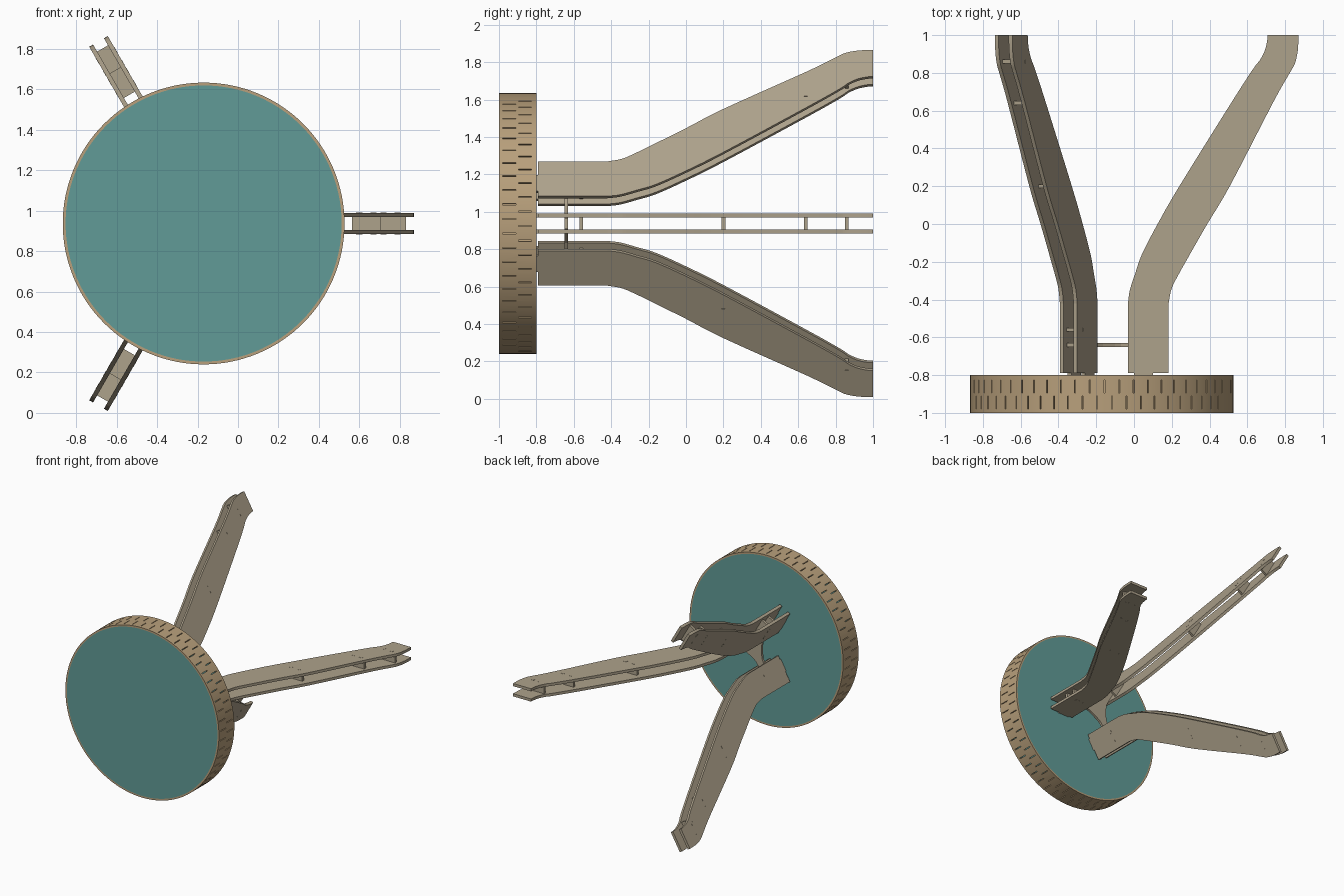
import bpy, bmesh
from math import sin, cos, pi, radians
from mathutils import Matrix, Vector

if "Cube" in bpy.data.objects:
    bpy.data.objects.remove(bpy.data.objects["Cube"])

CX, CZ = -0.17, 0.937          # drum axis (runs along y)
R = 0.697


def mat(name, col):
    m = bpy.data.materials.new(name)
    m.diffuse_color = (*col, 1)
    m.use_nodes = True
    m.node_tree.nodes["Principled BSDF"].inputs["Base Color"].default_value = m.diffuse_color
    return m


TAN = mat("rim_wood", (0.48, 0.35, 0.20))
LEG = mat("leg_wood", (0.42, 0.36, 0.26))
TEAL = mat("teal_skin", (0.12, 0.33, 0.31))


def finish(bm, name, material, matrix=Matrix()):
    bmesh.ops.recalc_face_normals(bm, faces=bm.faces)
    me = bpy.data.meshes.new(name)
    bm.to_mesh(me)
    bm.free()
    me.transform(matrix)
    me.materials.append(material)
    ob = bpy.data.objects.new(name, me)
    bpy.context.collection.objects.link(ob)
    return ob


def add_box(bm, lo, hi, matrix=Matrix()):
    lo, hi = Vector(lo), Vector(hi)
    m = matrix @ Matrix.Translation((lo + hi) / 2) @ Matrix.Diagonal((*(hi - lo), 1))
    bmesh.ops.create_cube(bm, size=1, matrix=m)


def add_prism(bm, pts, offset):
    """Extrude a closed outline of 3D points by an offset."""
    f = bm.faces.new([bm.verts.new(p) for p in pts])
    ext = bmesh.ops.extrude_face_region(bm, geom=[f], use_keep_orig=True)["geom"]
    bmesh.ops.translate(bm, vec=offset, verts=[g for g in ext if isinstance(g, bmesh.types.BMVert)])


def spline(pts, n=4):
    """Catmull-Rom refinement of an open 2D path."""
    p = [Vector(q) for q in pts]
    p = [2 * p[0] - p[1]] + p + [2 * p[-1] - p[-2]]
    out = []
    for i in range(1, len(p) - 2):
        a, b, c, d = p[i - 1:i + 3]
        for k in range(n):
            t = k / n
            out.append(0.5 * (2 * b + (c - a) * t + (2 * a - 5 * b + 4 * c - d) * t * t
                              + (3 * b - a - 3 * c + d) * t ** 3))
    return out + [p[-2]]


def turn(a):
    """Radial frame: local x is radial, z is sideways, placed on the drum axis."""
    return Matrix.Translation((CX, 0, CZ)) @ Matrix.Rotation(-a, 4, 'Y')


# Drum rim: hollow ring
N = 128
bm = bmesh.new()
prof = [(R, -1), (R, -0.8), (R - 0.014, -0.8), (R - 0.014, -1)]
rings = [[bm.verts.new((CX + r * cos(2 * pi * i / N), y, CZ + r * sin(2 * pi * i / N)))
          for r, y in prof] for i in range(N)]
for i in range(N):
    a, b = rings[i], rings[(i + 1) % N]
    for k in range(4):
        bm.faces.new((a[k], a[(k + 1) % 4], b[(k + 1) % 4], b[k]))
rim = finish(bm, "drum_rim", TAN)

# Staggered bending slots cut through the rim
bm = bmesh.new()
S = 56
for i in range(S):
    for y0, y1, s in ((-0.98, -0.91, 0.25), (-0.895, -0.825, 0.75)):
        add_box(bm, (R - 0.03, y0, -0.003), (R + 0.02, y1, 0.003),
                turn(2 * pi * (i + s + 0.07) / S))
cutter = finish(bm, "slot_cutter", TAN)
cutter.hide_render = True
mod = rim.modifiers.new("slots", 'BOOLEAN')
mod.object, mod.operation, mod.solver = cutter, 'DIFFERENCE', 'EXACT'
bpy.context.view_layer.objects.active = rim
rim.select_set(True)
bpy.ops.object.modifier_apply(modifier=mod.name)
bpy.data.objects.remove(cutter)
bpy.ops.object.shade_smooth_by_angle(angle=radians(30))

# Teal skins at both ends of the drum
for name, y in (("front_skin", -1.0), ("back_skin", -0.82)):
    bm = bmesh.new()
    ring = [(CX + (R - 0.014) * cos(2 * pi * i / N), y, CZ + (R - 0.014) * sin(2 * pi * i / N))
            for i in range(N)]
    add_prism(bm, ring, (0, 0.02, 0))
    finish(bm, name, TEAL)

# Leg side plate outline in (radius, y), with a tenon into the drum
outer = spline([(0.353, -0.42), (0.37, -0.34), (0.41, -0.26), (0.455, -0.18), (0.558, 0),
                (0.677, 0.2), (0.91, 0.65), (0.995, 0.8), (1.022, 0.85), (1.036, 0.91),
                (1.04, 0.96), (1.04, 1)])
inner = spline([(0.138, -0.42), (0.148, -0.35), (0.177, -0.26), (0.212, -0.16), (0.295, 0),
                (0.41, 0.2), (0.69, 0.65), (0.80, 0.82), (0.838, 0.87), (0.863, 0.92),
                (0.875, 0.97), (0.877, 1)])
outline = ([Vector(p) for p in ((0.138, -0.79), (0.17, -0.79), (0.17, -0.81),
                                (0.27, -0.81), (0.27, -0.79), (0.353, -0.79))]
           + outer + inner[::-1])
spacers = ((-0.56, 0.17, 0.32), (0.2, 0.47, 0.62), (0.64, 0.735, 0.875), (0.86, 0.85, 1.0))
IN, OUT = 0.031, 0.053         # inner and outer face of each plate from the leg centre

for name, ang in (("right_leg", 0), ("upper_leg", 120), ("lower_leg", 240)):
    m = turn(radians(ang))
    for side, z in (("a", IN), ("b", -OUT)):
        bm = bmesh.new()
        add_prism(bm, [(p.x, p.y, z) for p in outline], (0, 0, OUT - IN))
        finish(bm, f"{name}_plate_{side}", LEG, m)
    # cross spacers with tenons showing through the plates
    bm = bmesh.new()
    for y, r0, r1 in spacers:
        add_box(bm, (r0, y - 0.01, -IN), (r1, y + 0.01, IN))
        c = (r0 + r1) / 2
        for d in (-0.035, 0.035):
            add_box(bm, (c + d - 0.015, y - 0.009, -OUT - 0.001), (c + d + 0.015, y + 0.009, OUT + 0.001))
    finish(bm, f"{name}_spacers", LEG, m)

# Three-armed hub brace with concave sides joining the legs
pts = []
for k in range(3):
    a = radians(120 * k)
    arm = [(0.32, -0.03), (0.32, 0.03), (0.14, 0.03), (0.10, 0.034), (0.07, 0.047)]
    arm = [(r, -t) for r, t in reversed([(r, t) for r, t in arm[2:]])] + arm
    for r, t in arm:
        pts.append((CX + r * cos(a) - t * sin(a), -0.65, CZ + r * sin(a) + t * cos(a)))
bm = bmesh.new()
add_prism(bm, pts, (0, 0.02, 0))
finish(bm, "hub_brace", LEG)
